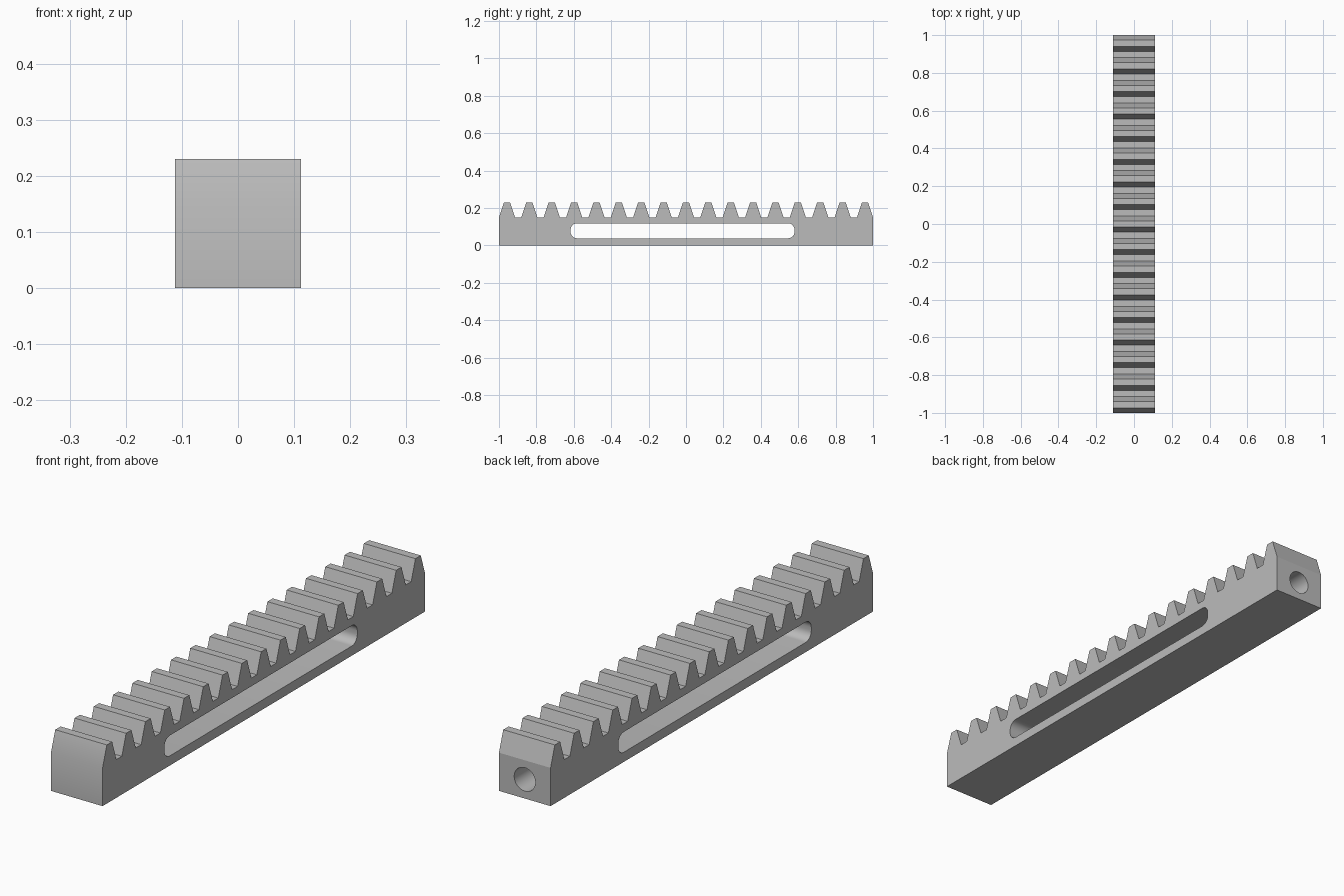
import bpy, bmesh, math
from mathutils import Matrix, Vector

cube = bpy.data.objects.get("Cube")
if cube:
    bpy.data.objects.remove(cube, do_unlink=True)

HALF_WIDTH = 0.112
TEETH = 17
ROOT_Z, TIP_Z = 0.15, 0.23
ROOT_HALF, TIP_HALF = 0.043, 0.0165
END = 1.0
PITCH = 2 * (END - ROOT_HALF) / (TEETH - 1)

steel = bpy.data.materials.new("light grey steel")
steel.use_nodes = True
grey = (0.5, 0.5, 0.5, 1)
steel.diffuse_color = grey
steel.node_tree.nodes["Principled BSDF"].inputs["Base Color"].default_value = grey


def make_object(name, bm):
    bmesh.ops.recalc_face_normals(bm, faces=bm.faces)
    mesh = bpy.data.meshes.new(name)
    bm.to_mesh(mesh)
    bm.free()
    mesh.materials.append(steel)
    obj = bpy.data.objects.new(name, mesh)
    bpy.context.collection.objects.link(obj)
    return obj


def extrude_side_profile(name, points, half_width):
    """Sweep a (y, z) outline across x."""
    bm = bmesh.new()
    face = bm.faces.new([bm.verts.new((-half_width, y, z)) for y, z in points])
    swept = bmesh.ops.extrude_face_region(bm, geom=[face])["geom"]
    verts = [g for g in swept if isinstance(g, bmesh.types.BMVert)]
    bmesh.ops.translate(bm, verts=verts, vec=(2 * half_width, 0, 0))
    return make_object(name, bm)


def cut(target, cutter):
    cutter.hide_render = True
    mod = target.modifiers.new("cut", 'BOOLEAN')
    mod.operation = 'DIFFERENCE'
    mod.solver = 'EXACT'
    mod.object = cutter
    bpy.context.view_layer.objects.active = target
    bpy.ops.object.modifier_apply(modifier=mod.name)
    bpy.data.objects.remove(cutter, do_unlink=True)


# Toothed bar: bottom edge, then the teeth from front to back
outline = [(END, 0), (-END, 0)]
for i in range(TEETH):
    y = -END + ROOT_HALF + i * PITCH
    outline += [(y - ROOT_HALF, ROOT_Z), (y - TIP_HALF, TIP_Z),
                (y + TIP_HALF, TIP_Z), (y + ROOT_HALF, ROOT_Z)]
rack = extrude_side_profile("gear_rack", outline, HALF_WIDTH)

# Long side slot with rounded corners
Y0, Y1, Z0, Z1, R = -0.617, 0.58, 0.038, 0.118, 0.034
corners = [(Y1 - R, Z1 - R), (Y0 + R, Z1 - R), (Y0 + R, Z0 + R), (Y1 - R, Z0 + R)]
slot_outline = []
for k, (cy, cz) in enumerate(corners):
    for step in range(9):
        a = math.pi / 2 * (k + step / 8)
        slot_outline.append((cy + R * math.cos(a), cz + R * math.sin(a)))
cut(rack, extrude_side_profile("slot_cutter", slot_outline, HALF_WIDTH * 2))

# Blind round hole in the back end
DEPTH = 0.3
bm = bmesh.new()
bmesh.ops.create_cone(bm, cap_ends=True, segments=40, radius1=0.046, radius2=0.046,
                      depth=2 * DEPTH,
                      matrix=Matrix.Translation(Vector((0, END, 0.075)))
                      @ Matrix.Rotation(math.pi / 2, 4, 'X'))
cut(rack, make_object("hole_cutter", bm))

# Smooth the curved walls, keep real corners crisp
bpy.ops.object.select_all(action='DESELECT')
rack.select_set(True)
bpy.context.view_layer.objects.active = rack
bpy.ops.object.shade_smooth_by_angle(angle=math.radians(30))

# The back end keeps a crisp crease below its last tooth
verts = rack.data.vertices
for edge in rack.data.edges:
    a, b = (verts[i].co for i in edge.vertices)
    if min(a.y, b.y) > END - 0.001 and min(a.z, b.z) > ROOT_Z - 0.001:
        edge.use_edge_sharp = True
